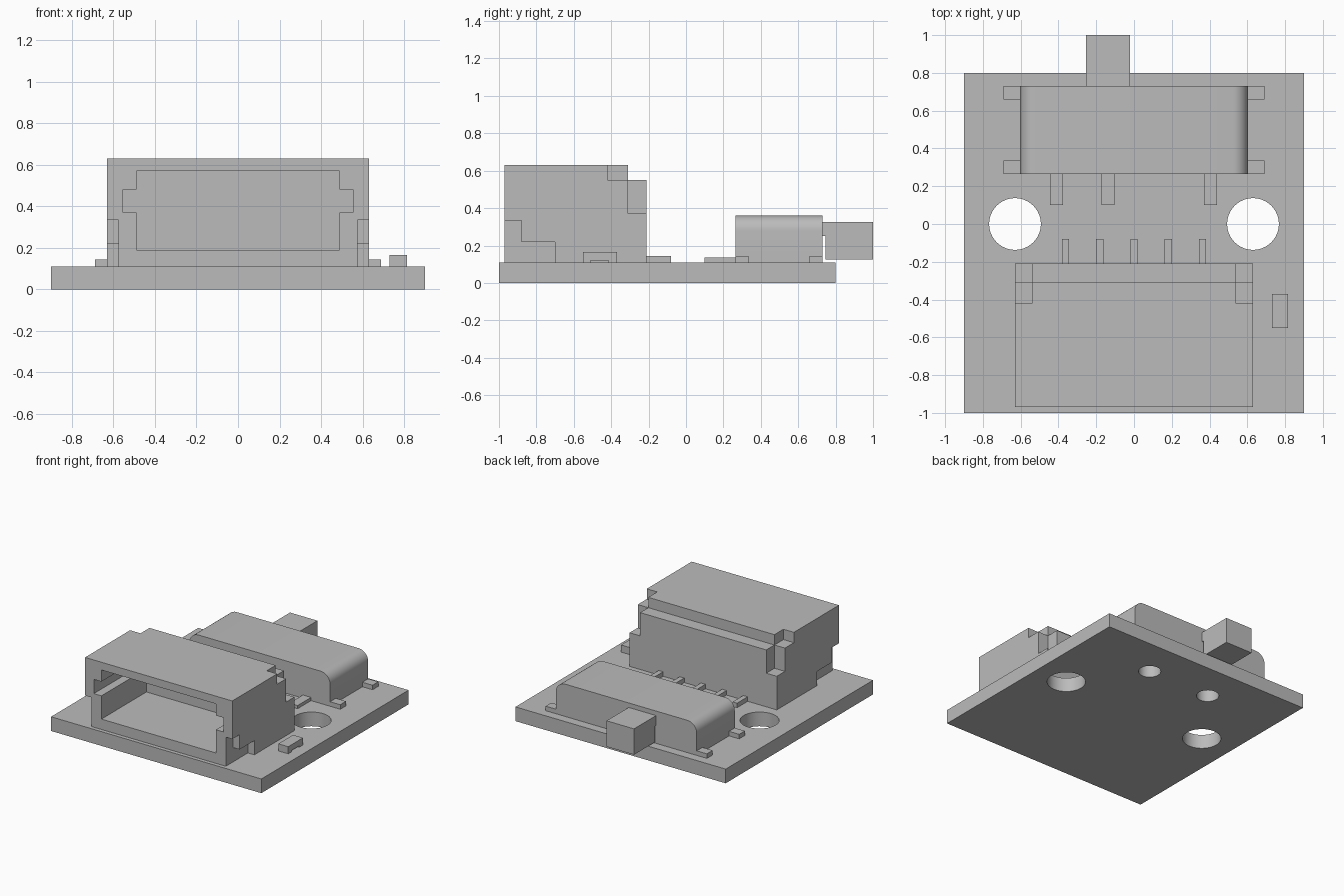
import bpy, bmesh, math

cube = bpy.data.objects.get("Cube")
if cube:
    bpy.data.objects.remove(cube, do_unlink=True)

grey = bpy.data.materials.new("plain grey")
grey.use_nodes = True
GREY = (0.5, 0.5, 0.5, 1)
grey.diffuse_color = GREY
grey.node_tree.nodes["Principled BSDF"].inputs["Base Color"].default_value = GREY

BOARD_TOP = 0.11


def add_object(name, bm):
    mesh = bpy.data.meshes.new(name)
    bm.to_mesh(mesh)
    bm.free()
    mesh.materials.append(grey)
    obj = bpy.data.objects.new(name, mesh)
    bpy.context.collection.objects.link(obj)
    return obj


def box(name, x, y, z):
    """Box spanning the given (low, high) ranges."""
    bm = bmesh.new()
    bmesh.ops.create_cube(bm, size=1)
    for v in bm.verts:
        for i, (low, high) in enumerate((x, y, z)):
            v.co[i] = low if v.co[i] < 0 else high
    return add_object(name, bm)


def cylinder(name, x, y, radius):
    bm = bmesh.new()
    bmesh.ops.create_cone(bm, cap_ends=True, segments=48, radius1=radius,
                          radius2=radius, depth=1)
    bmesh.ops.translate(bm, verts=bm.verts, vec=(x, y, 0))
    return add_object(name, bm)


def apply_modifiers(obj):
    graph = bpy.context.evaluated_depsgraph_get()
    mesh = bpy.data.meshes.new_from_object(obj.evaluated_get(graph))
    obj.modifiers.clear()
    obj.data = mesh


def cut(obj, cutter):
    """Subtract the cutter from the object, then discard the cutter."""
    mod = obj.modifiers.new("cut", "BOOLEAN")
    mod.operation = "DIFFERENCE"
    mod.solver = "EXACT"
    mod.object = cutter
    apply_modifiers(obj)
    bpy.data.objects.remove(cutter, do_unlink=True)


def smooth(obj):
    obj.data.shade_smooth()
    obj.data.set_sharp_from_angle(angle=math.radians(30))


def side_range(side, inner, outer):
    return tuple(sorted((side * inner, side * outer)))


# Circuit board with mounting holes and locating holes
board = box("circuit_board", (-0.9, 0.9), (-1, 0.8), (0, BOARD_TOP))
for side in (-1, 1):
    cut(board, cylinder("cutter", side * 0.63, 0, 0.137))
    cut(board, cylinder("cutter", side * 0.27, 0.495, 0.08))
smooth(board)

# Connector housing: socket opening, side slots, stepped corners
housing = box("connector_housing", (-0.63, 0.63), (-0.97, -0.21), (BOARD_TOP, 0.63))
cut(housing, box("cutter", (-0.49, 0.49), (-1.1, -0.42), (0.19, 0.57)))
cut(housing, box("cutter", (-0.555, 0.555), (-1.1, -0.42), (0.37, 0.48)))
cut(housing, box("cutter", (-1, 1), (-0.31, 0), (0.55, 1)))
for side in (-1, 1):
    rear = side_range(side, 0.54, 1)
    front = side_range(side, 0.575, 1)
    cut(housing, box("cutter", rear, (-0.42, 0), (0.55, 1)))
    cut(housing, box("cutter", rear, (-0.31, 0), (0.37, 1)))
    cut(housing, box("cutter", front, (-1.1, -0.88), (0, 0.335)))
    cut(housing, box("cutter", front, (-1.1, -0.7), (0, 0.22)))

# Connector pins
for i in range(5):
    x = (i - 2) * 0.181
    box("connector_pin", (x - 0.019, x + 0.019), (-0.21, -0.08), (BOARD_TOP, 0.145))

# Slide switch body with rounded long top edges
switch = box("switch_body", (-0.603, 0.603), (0.265, 0.73), (BOARD_TOP, 0.36))
bm = bmesh.new()
bm.from_mesh(switch.data)
edges = [e for e in bm.edges
         if all(v.co.z > 0.3 for v in e.verts)
         and abs(e.verts[0].co.x - e.verts[1].co.x) < 0.01]
bmesh.ops.bevel(bm, geom=edges, offset=0.08, segments=8, profile=0.5, affect="EDGES")
bm.to_mesh(switch.data)
bm.free()
smooth(switch)

# Switch slider and its neck
box("switch_slider", (-0.255, -0.02), (0.745, 1), (0.125, 0.325))
box("slider_neck", (-0.255, -0.02), (0.72, 0.75), (0.25, 0.325))

# Switch mounting tabs and pins
for side in (-1, 1):
    for y in ((0.265, 0.335), (0.66, 0.73)):
        box("switch_tab", side_range(side, 0.6, 0.69), y, (BOARD_TOP, 0.145))
for x in (-0.41, -0.138, 0.405):
    box("switch_pin", (x - 0.035, x + 0.035), (0.1, 0.27), (BOARD_TOP, 0.135))

# Small surface component, raised on its two ends
chip = box("chip_component", (0.73, 0.815), (-0.55, -0.37), (BOARD_TOP, 0.165))
cut(chip, box("cutter", (0.6, 0.9), (-0.51, -0.415), (0, 0.12)))
